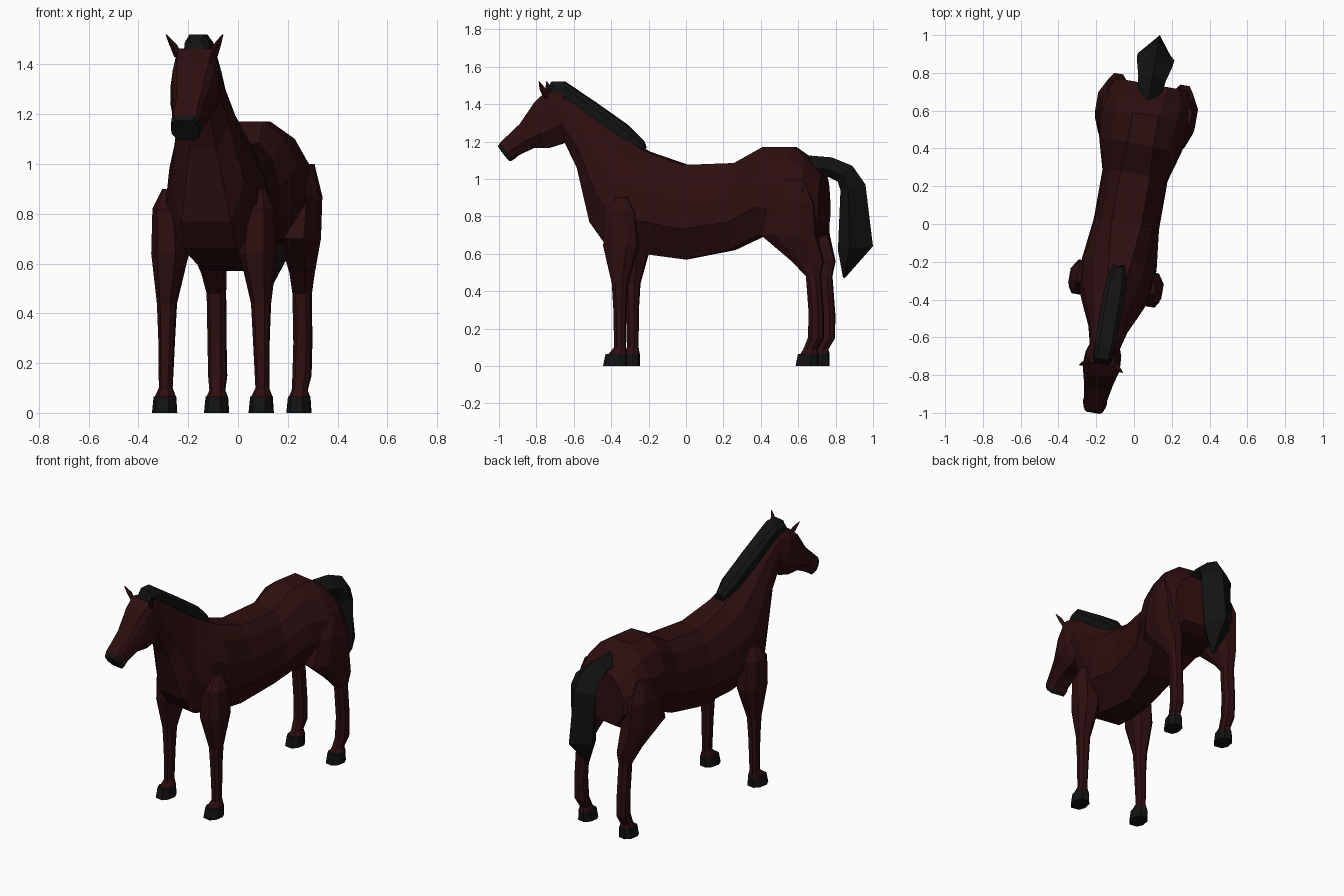
import bpy, bmesh, math
from mathutils import Matrix, Vector

# The whole animal stands turned slightly about the vertical axis
POSE = Matrix.Translation((-0.04, 0, 0)) @ Matrix.Rotation(math.radians(-10), 4, 'Z')
LEN = 1.015


def material(name, rgb):
    m = bpy.data.materials.new(name)
    m.diffuse_color = (*rgb, 1)
    return m


COAT = material("bay_coat", (0.027, 0.0045, 0.005))
BLACK = material("black_hair_and_hoof", (0.0055, 0.006, 0.006))


def loft(name, rings, mats, dark=lambda i: False):
    """Skin a row of equal closed rings, cap both ends; dark(i) picks second material per span."""
    bm = bmesh.new()
    rows = [[bm.verts.new((x, y * LEN, z)) for x, y, z in r] for r in rings]
    n = len(rows[0])
    for i, (a, b) in enumerate(zip(rows, rows[1:])):
        for k in range(n):
            f = bm.faces.new((a[k], a[(k + 1) % n], b[(k + 1) % n], b[k]))
            f.material_index = int(dark(i))
    bm.faces.new(rows[0]).material_index = int(dark(-1))
    bm.faces.new(rows[-1]).material_index = int(dark(len(rows) - 1))
    bmesh.ops.remove_doubles(bm, verts=bm.verts, dist=0.0005)
    bmesh.ops.transform(bm, matrix=POSE, verts=bm.verts)
    bmesh.ops.recalc_face_normals(bm, faces=bm.faces)
    me = bpy.data.meshes.new(name)
    bm.to_mesh(me)
    bm.free()
    for m in mats:
        me.materials.append(m)
    ob = bpy.data.objects.new(name, me)
    bpy.context.collection.objects.link(ob)
    return ob


def section(top, bot, wt, wm, wb):
    """Ten-sided body section between a top and a bottom point of the side profile."""
    a, b = Vector(top), Vector(bot)
    half = [(0, wt), (0.14, 0.45 * wt + 0.55 * wm), (0.38, 0.95 * wm), (0.68, wm), (1, wb)]
    right = [(w, *a.lerp(b, t)) for t, w in half]
    return right + [(-x, y, z) for x, y, z in reversed(right)]


# Torso and neck, from rump to poll
loft("torso_and_neck", [section(*s) for s in [
    ((0.74, 1.02), (0.74, 0.71), 0.09, 0.19, 0.13),
    ((0.65, 1.12), (0.68, 0.68), 0.08, 0.255, 0.18),
    ((0.58, 1.17), (0.55, 0.68), 0.07, 0.25, 0.17),
    ((0.42, 1.17), (0.41, 0.70), 0.07, 0.22, 0.14),
    ((0.27, 1.085), (0.25, 0.62), 0.08, 0.175, 0.09),
    ((0.00, 1.075), (0.00, 0.57), 0.08, 0.175, 0.07),
    ((-0.20, 1.145), (-0.22, 0.60), 0.06, 0.20, 0.09),
    ((-0.27, 1.185), (-0.42, 0.66), 0.05, 0.19, 0.11),
    ((-0.38, 1.265), (-0.50, 0.77), 0.04, 0.15, 0.10),
    ((-0.52, 1.37), (-0.575, 1.06), 0.035, 0.105, 0.055),
    ((-0.66, 1.47), (-0.65, 1.21), 0.04, 0.08, 0.04),
]], [COAT])

# Head, with a dark muzzle end
loft("head", [section(*s) for s in [
    ((-0.65, 1.46), (-0.62, 1.24), 0.05, 0.075, 0.04),
    ((-0.74, 1.465), (-0.66, 1.19), 0.07, 0.095, 0.045),
    ((-0.80, 1.41), (-0.74, 1.165), 0.065, 0.10, 0.045),
    ((-0.88, 1.295), (-0.82, 1.165), 0.05, 0.078, 0.04),
    ((-0.97, 1.21), (-0.905, 1.125), 0.045, 0.062, 0.042),
    ((-0.985, 1.195), (-0.92, 1.11), 0.045, 0.064, 0.045),
    ((-1.0, 1.175), (-0.94, 1.097), 0.035, 0.058, 0.04),
]], [COAT, BLACK], lambda i: i >= 5)

# Mane, a ridge along the crest of the neck
def mane_ring(y, z, depth, w):
    return [(0.6 * w, y, z), (w, y + 0.01, z - 0.5 * depth), (w, y - 0.01, z - depth),
            (-w, y - 0.01, z - depth), (-w, y + 0.01, z - 0.5 * depth), (-0.6 * w, y, z)]


loft("mane", [mane_ring(*r) for r in [
    (-0.735, 1.49, 0.03, 0.035), (-0.715, 1.52, 0.06, 0.05), (-0.65, 1.52, 0.065, 0.055),
    (-0.48, 1.405, 0.075, 0.058), (-0.31, 1.285, 0.075, 0.055), (-0.225, 1.20, 0.06, 0.03)]], [BLACK])


# Tail: kite-shaped sections with the ridge outward
def tail_ring(outer, inner, w):
    a, b = Vector(outer), Vector(inner)
    mid = a.lerp(b, 0.6)
    return [(0, *a), (w, *mid), (0.5 * w, *b), (-0.5 * w, *b), (-w, *mid)]


loft("tail", [tail_ring(*r) for r in [
    ((0.66, 1.125), (0.70, 1.02), 0.06), ((0.78, 1.115), (0.77, 1.01), 0.075),
    ((0.89, 1.07), (0.82, 0.985), 0.095), ((0.96, 0.97), (0.835, 0.94), 0.10),
    ((1.0, 0.64), (0.82, 0.62), 0.085), ((0.85, 0.47), (0.84, 0.475), 0.01)]], [BLACK])


# Legs: six-sided horizontal sections (z, front y, back y, centre x, half width)
def leg_ring(side, z, y0, y1, x, w):
    m = (y0 + y1) / 2
    q = (y1 - y0) * 0.22
    pts = [(-0.55 * w, y0), (0.55 * w, y0), (w, m - q), (w, m + q),
           (0.5 * w, y1), (-0.5 * w, y1), (-w, m + q), (-w, m - q)]
    return [(side * (x + dx), y, z) for dx, y in pts]


FRONT = [(0.90, -0.34, -0.28, 0.19, 0.02), (0.82, -0.40, -0.24, 0.185, 0.06),
         (0.64, -0.405, -0.225, 0.18, 0.07), (0.44, -0.36, -0.28, 0.192, 0.038),
         (0.30, -0.352, -0.288, 0.193, 0.032), (0.10, -0.348, -0.29, 0.197, 0.026),
         (0.065, -0.375, -0.285, 0.197, 0.04)]
HIND = [(1.00, 0.55, 0.66, 0.20, 0.04), (0.87, 0.48, 0.72, 0.195, 0.073),
        (0.70, 0.44, 0.73, 0.19, 0.073), (0.56, 0.60, 0.765, 0.18, 0.045),
        (0.48, 0.675, 0.75, 0.175, 0.037), (0.28, 0.69, 0.765, 0.175, 0.036),
        (0.15, 0.685, 0.765, 0.172, 0.036), (0.09, 0.66, 0.73, 0.168, 0.03),
        (0.065, 0.645, 0.735, 0.168, 0.04)]
FRONT_HOOF = [(0.065, -0.392, -0.285, 0.197, 0.042), (0, -0.405, -0.285, 0.197, 0.047)]
HIND_HOOF = [(0.065, 0.632, 0.735, 0.168, 0.042), (0, 0.62, 0.735, 0.168, 0.047)]
for label, s in (("left", 1), ("right", -1)):
    for part, rows, mat in (("front_leg", FRONT, COAT), ("hind_leg", HIND, COAT),
                            ("front_hoof", FRONT_HOOF, BLACK), ("hind_hoof", HIND_HOOF, BLACK)):
        loft(f"{label}_{part}", [leg_ring(s, *r) for r in rows], [mat])
    # Ear, a leaf leaning outward
    loft(f"{label}_ear", [[(s * (x - w), y, z), (s * x, y - d, z), (s * (x + w), y, z), (s * x, y + d, z)]
                          for x, y, z, w, d in [(0.07, -0.735, 1.43, 0.018, 0.015),
                                                (0.09, -0.75, 1.48, 0.016, 0.018),
                                                (0.115, -0.765, 1.52, 0.003, 0.003)]], [COAT])
